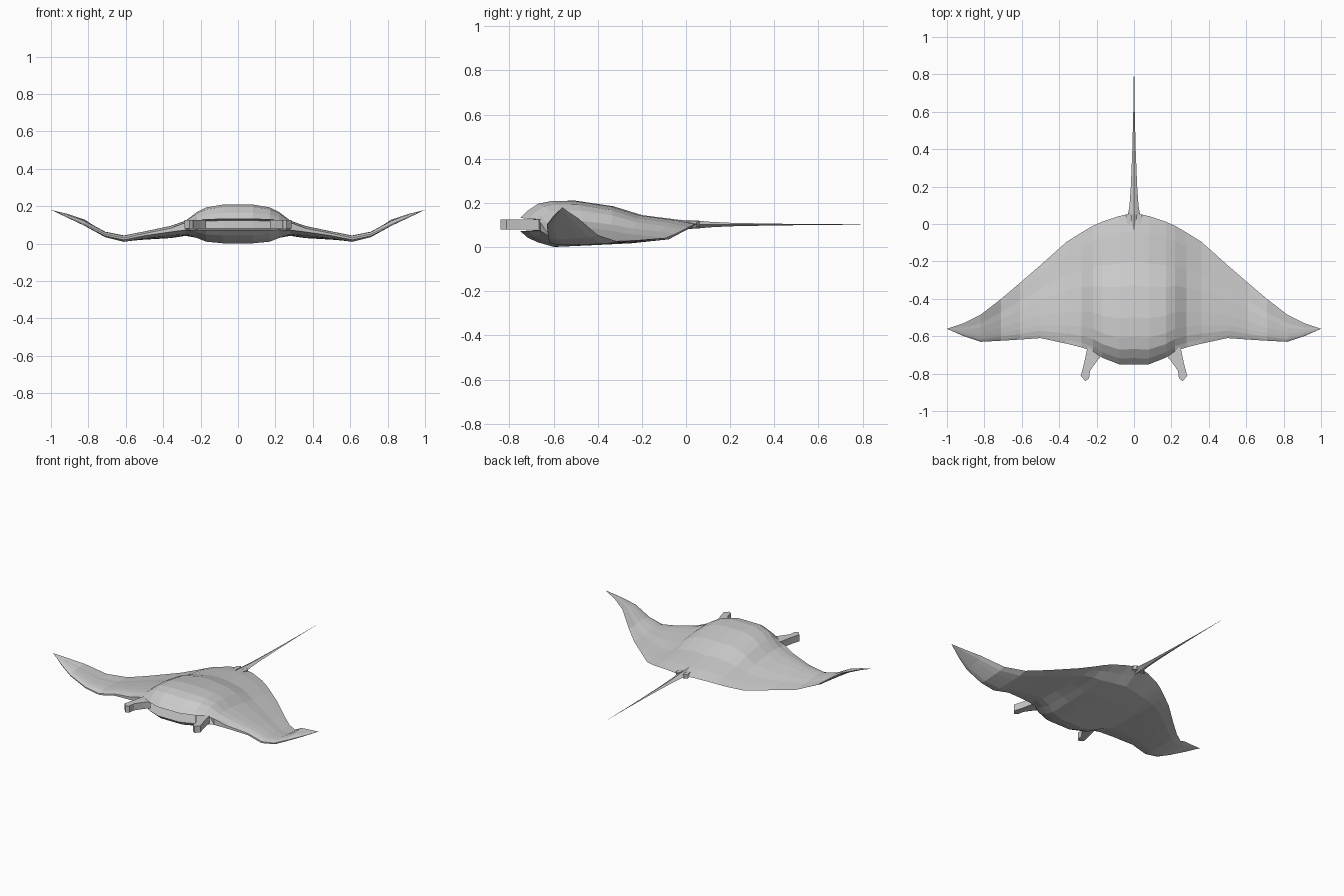
import bpy, bmesh


def make_object(name, bm, mirror=False):
    bmesh.ops.remove_doubles(bm, verts=bm.verts, dist=0.0005)
    bmesh.ops.dissolve_degenerate(bm, edges=bm.edges, dist=0.0001)
    bmesh.ops.recalc_face_normals(bm, faces=bm.faces)
    me = bpy.data.meshes.new(name)
    bm.to_mesh(me)
    bm.free()
    ob = bpy.data.objects.new(name, me)
    bpy.context.collection.objects.link(ob)
    if mirror:
        m = ob.modifiers.new("Mirror", 'MIRROR')
        m.use_clip = True
        m.merge_threshold = 0.001
    return ob


def loft(bm, rings):
    loops = [[bm.verts.new(p) for p in r] for r in rings]
    for a, b in zip(loops, loops[1:]):
        n = len(a)
        for i in range(n):
            j = (i + 1) % n
            bm.faces.new((a[i], a[j], b[j], b[i]))
    return loops


# Body and wings: chordwise bulge profiles lofted along the span
TOP = [(.04, .58), (.10, .88), (.18, 1), (.31, 1), (.52, .76), (.68, .38), (.88, .18)]
LOW = [(.92, .3), (.83, .68), (.62, .85), (.4, .93), (.19, 1), (.1, .8), (.04, .58)]
# x, lead y, trail y, lead z, trail z, bulge up, bulge down, mouth depth, lip half height
SPAN = [
    (0,   -.750,  .060, .102, .105, .107, .102, .12, .03),
    (.08, -.750,  .042, .102, .103, .106, .101, .12, .03),
    (.17, -.715,  .012, .100, .090, .095, .088, .10, .028),
    (.22, -.680, -.010, .100, .078, .072, .066, .07, .026),
    (.28, -.660, -.045, .092, .060, .036, .036, .00, .020),
    (.36, -.640, -.095, .072, .040, .028, .024, .00, .010),
    (.50, -.610, -.220, .048, .030, .020, .018, .00, .006),
    (.61, -.618, -.315, .025, .026, .018, .016, .00, .005),
    (.71, -.624, -.400, .045, .055, .015, .013, .00, .004),
    (.82, -.630, -.485, .100, .128, .012, .010, .00, .003),
    (.91, -.600, -.530, .140, .158, .006, .006, .00, .002),
    (1.0, -.560, -.560, .180, .180, 0, 0, 0, 0),
]


def section(x, yl, yt, zl, zt, up, down, depth, lip):
    def pt(t, off):
        return (x, yl + (yt - yl) * t, zl + (zt - zl) * t + off)
    ring = [(x, yl + depth, zl + lip * .7), (x, yl, zl + lip)]
    ring += [pt(t, up * h) for t, h in TOP] + [pt(1, 0)]
    ring += [pt(t, -down * h) for t, h in LOW]
    ring += [(x, yl, zl - lip), (x, yl + depth, zl - lip * .7)]
    return ring


bm = bmesh.new()
loft(bm, [section(*s) for s in SPAN])
make_object("body_and_wings", bm, True)


def slab(name, outline, z0, z1):
    bm = bmesh.new()
    loops = loft(bm, [[(x, y, z) for x, y in outline] for z in (z0, z1)])
    for l in loops:
        bm.faces.new(l)
    make_object(name, bm, True)


# Head fins beside the mouth
slab("head_fin", [(.17, -.70), (.20, -.735), (.235, -.785), (.24, -.825), (.26, -.84),
                  (.285, -.812), (.268, -.75), (.25, -.665), (.21, -.64)], .08, .125)

# Small fins flanking the tail root
slab("pelvic_fin", [(.03, -.02), (.012, .03), (.02, .062), (.045, .045)], .09, .115)

# Whip tail
bm = bmesh.new()
TAIL = [(-.03, .022, .022), (.05, .032, .018), (.1, .024, .013), (.2, .017, .008),
        (.4, .009, .004), (.6, .004, .002), (.84, .0006, .0006)]
ends = loft(bm, [[(w, y, .102), (0, y, .102 + h), (-w, y, .102), (0, y, .102 - h)]
                 for y, w, h in TAIL])
bm.faces.new(ends[0])
bm.faces.new(ends[-1])
make_object("tail", bm)
